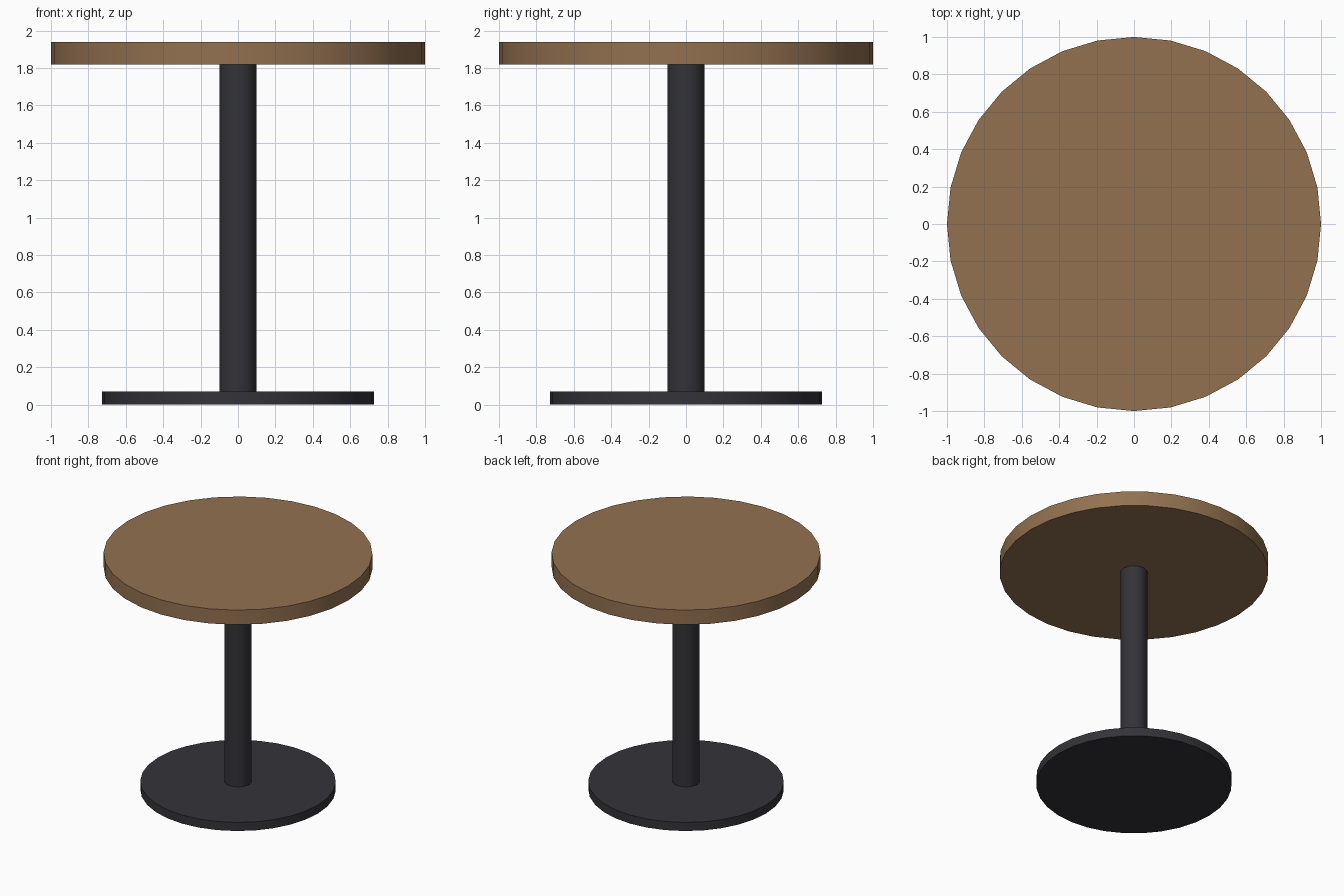
import bpy
import math

old = bpy.data.objects.get("Cube")
if old:
    bpy.data.objects.remove(old, do_unlink=True)


def make_material(name, rgb):
    mat = bpy.data.materials.new(name)
    mat.use_nodes = True
    colour = (*rgb, 1.0)
    mat.diffuse_color = colour
    mat.node_tree.nodes["Principled BSDF"].inputs["Base Color"].default_value = colour
    return mat


def make_disc(name, radius, bottom, top, mat, sides=32):
    bpy.ops.mesh.primitive_cylinder_add(
        vertices=sides, radius=radius, depth=top - bottom,
        location=(0, 0, (bottom + top) / 2))
    obj = bpy.context.object
    obj.name = name
    obj.data.name = name
    obj.data.materials.append(mat)
    bpy.ops.object.shade_smooth_by_angle(angle=math.radians(30))
    return obj


wood = make_material("brown wood", (0.29, 0.165, 0.08))
metal = make_material("dark metal", (0.034, 0.033, 0.04))

# Floor plate, central column and round top
make_disc("base_plate", 0.727, 0.0, 0.07, metal)
make_disc("column", 0.1, 0.07, 1.82, metal)
make_disc("table_top", 1.0, 1.82, 1.94, wood)
